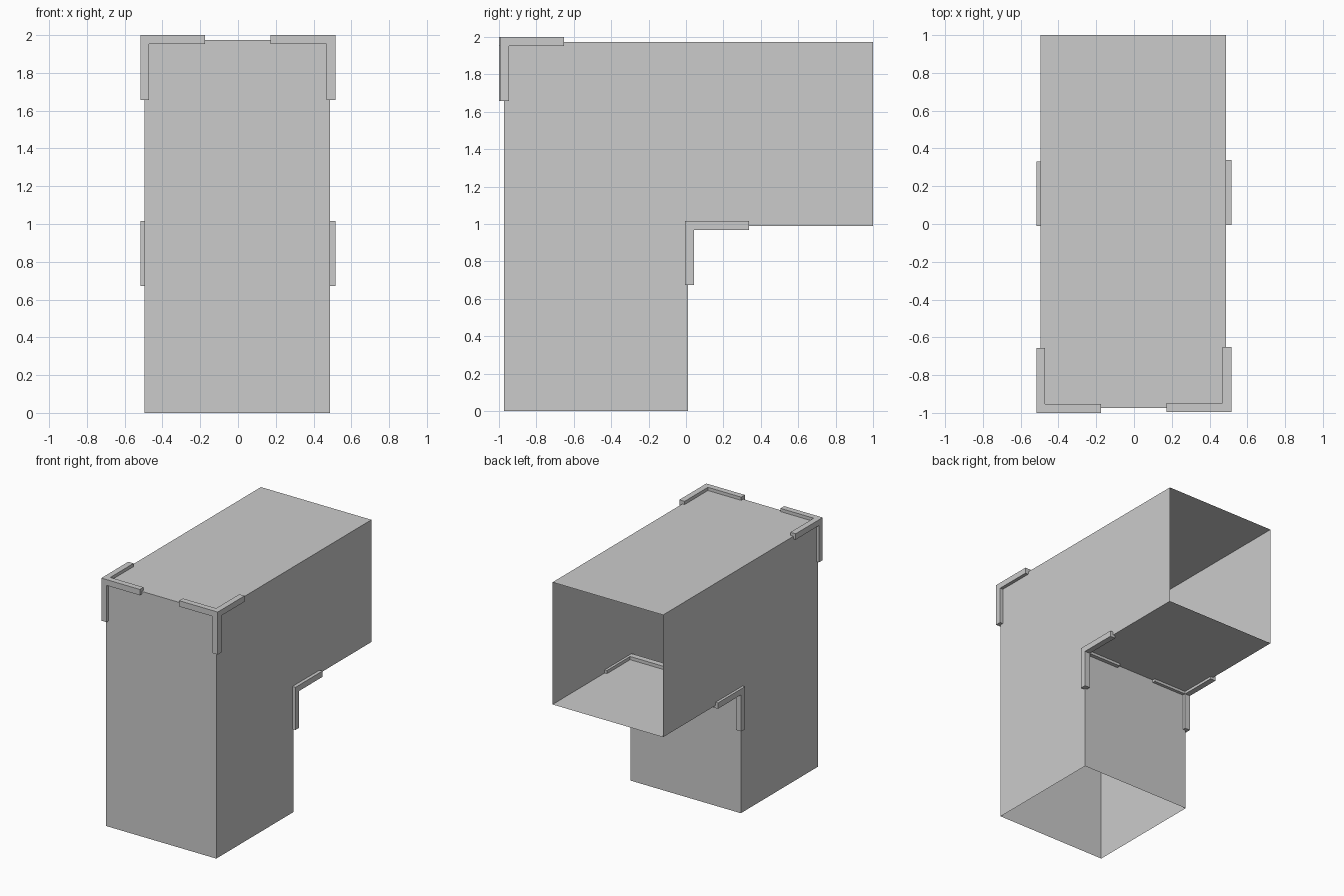
import bpy
import bmesh

if "Cube" in bpy.data.objects:
    bpy.data.objects.remove(bpy.data.objects["Cube"])

def make_object(name, bm):
    bmesh.ops.recalc_face_normals(bm, faces=bm.faces)
    mesh = bpy.data.meshes.new(name)
    bm.to_mesh(mesh)
    bm.free()
    obj = bpy.data.objects.new(name, mesh)
    bpy.context.collection.objects.link(obj)
    return obj

# Thin elbow duct, open at the bottom and at the back
X0, X1 = -0.496, 0.488
profile = [(-0.973, 0), (-0.973, 1.974), (1, 1.974),
           (1, 0.99), (0.011, 0.99), (0.011, 0)]
open_edges = {2, 5}
bm = bmesh.new()
left = [bm.verts.new((X0, y, z)) for y, z in profile]
right = [bm.verts.new((X1, y, z)) for y, z in profile]
# each side as two quads joined along the corner diagonal
for side in (left, right):
    bm.faces.new([side[i] for i in (0, 1, 4, 5)])
    bm.faces.new([side[i] for i in (1, 2, 3, 4)])
bmesh.ops.dissolve_edges(bm, edges=[e for e in bm.edges
                                    if len(e.link_faces) == 2])
for i in range(6):
    if i not in open_edges:
        j = (i + 1) % 6
        bm.faces.new((left[i], left[j], right[j], right[i]))
make_object("elbow_duct", bm)

# Three-armed corner bracket: a corner cube with each inner face extruded
THICK, LENGTH = 0.047, 0.343

def bracket(name, corner, sx):
    direction = (sx, 1, -1)
    bm = bmesh.new()
    bmesh.ops.create_cube(bm, size=THICK)
    for v in bm.verts:
        for k in range(3):
            v.co[k] += corner[k] + direction[k] * THICK / 2
    bm.normal_update()
    arms = [(f, k) for f in bm.faces for k in range(3)
            if f.normal[k] * direction[k] > 0.9]
    for face, k in arms:
        ext = bmesh.ops.extrude_discrete_faces(bm, faces=[face])["faces"][0]
        for v in ext.verts:
            v.co[k] += direction[k] * (LENGTH - THICK)
    make_object(name, bm)

for label, x, sx, dy in (("left", -0.517, 1, 0), ("right", 0.515, -1, 0.006)):
    bracket("top_bracket_" + label, (x, -1 + dy, 2), sx)
    bracket("elbow_bracket_" + label, (x, -0.011 + dy, 1.016), sx)
